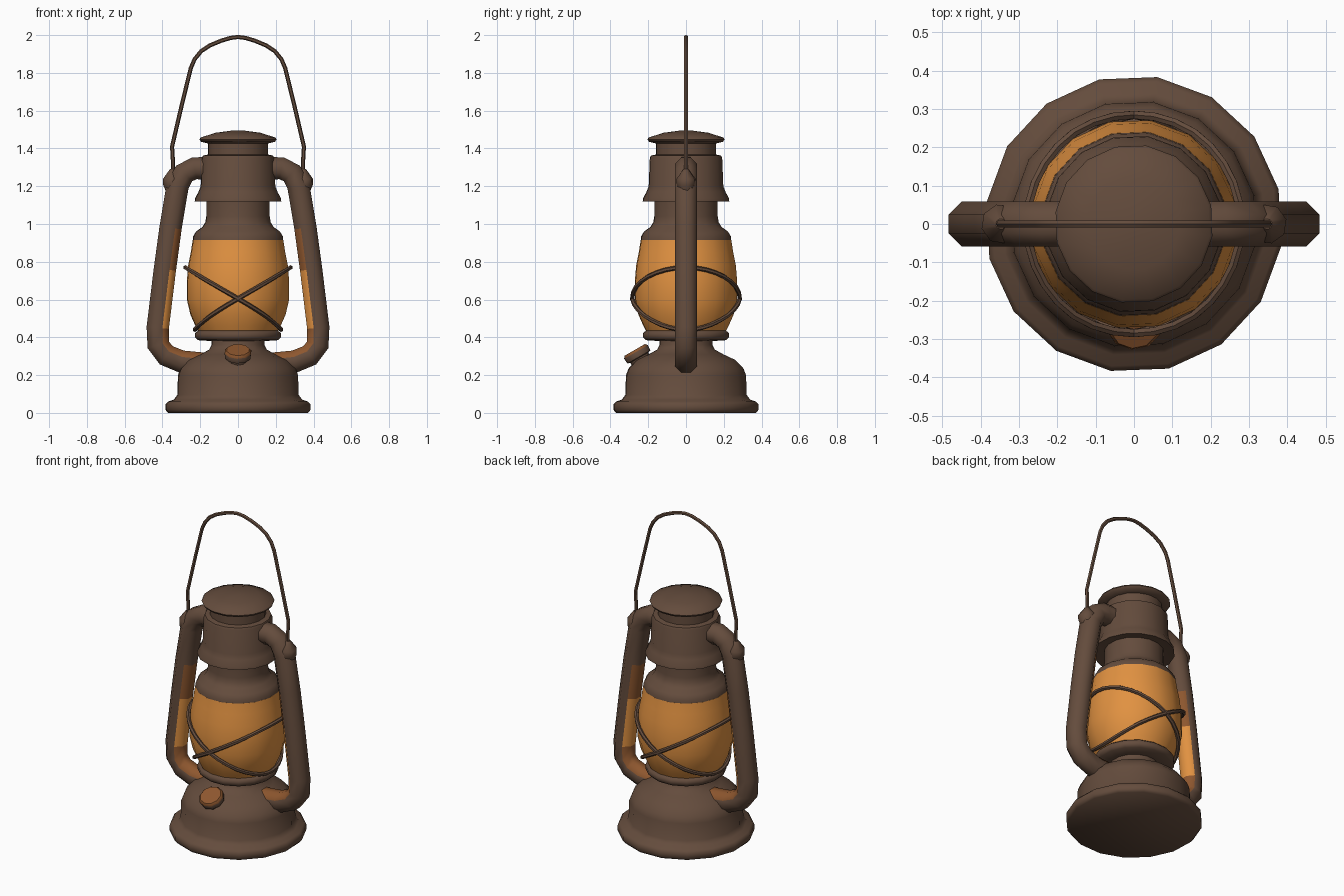
import bpy, bmesh, math
from mathutils import Vector, Matrix

if "Cube" in bpy.data.objects:
    bpy.data.objects.remove(bpy.data.objects["Cube"])


def material(name, rgb):
    m = bpy.data.materials.new(name)
    m.diffuse_color = (*rgb, 1)
    m.use_nodes = True
    m.node_tree.nodes["Principled BSDF"].inputs["Base Color"].default_value = m.diffuse_color
    return m


BROWN = material("brown_metal", (0.127, 0.072, 0.046))
AMBER = material("amber_glass", (0.75, 0.285, 0.053))
GLOW = material("warm_glow", (0.27, 0.095, 0.028))
SIDES, PHASE = 16, math.radians(13.5)


def finish(name, bm, mats, rule=None, angle=50):
    bmesh.ops.recalc_face_normals(bm, faces=bm.faces)
    bm.normal_update()
    if rule:
        for f in bm.faces:
            f.material_index = rule(f)
    me = bpy.data.meshes.new(name)
    bm.to_mesh(me)
    bm.free()
    ob = bpy.data.objects.new(name, me)
    bpy.context.collection.objects.link(ob)
    for m in mats:
        me.materials.append(m)
    bpy.ops.object.select_all(action='DESELECT')
    ob.select_set(True)
    bpy.context.view_layer.objects.active = ob
    bpy.ops.object.shade_smooth_by_angle(angle=math.radians(angle))
    return ob


def lathe(name, profile, mats, n=SIDES, matrix=Matrix(), rule=None):
    """Revolve (radius, height) points and cap both ends."""
    bm = bmesh.new()
    rings = []
    for r, z in profile:
        rings.append([bm.verts.new(matrix @ Vector((
            r * math.cos(PHASE + math.tau * i / n),
            r * math.sin(PHASE + math.tau * i / n), z))) for i in range(n)])
    for a, b in zip(rings, rings[1:]):
        for i in range(n):
            j = (i + 1) % n
            bm.faces.new((a[i], a[j], b[j], b[i]))
    bm.faces.new(rings[0])
    bm.faces.new(rings[-1])
    return finish(name, bm, mats, rule)


def tube(name, path, radius, n, ref, mats, closed=False, rule=None):
    """Sweep a regular polygon along a path; ref(p) fixes its roll."""
    bm = bmesh.new()
    path = [Vector(p) for p in path]
    last = len(path) - 1
    rings = []
    for i, p in enumerate(path):
        nxt = path[(i + 1) % len(path)] if closed else path[min(i + 1, last)]
        prv = path[i - 1] if closed else path[max(i - 1, 0)]
        t = (nxt - prv).normalized()
        u = ref(p)
        u = (u - t * u.dot(t)).normalized()
        v = t.cross(u)
        ang = [math.tau * (k + 0.5) / n for k in range(n)]
        rings.append([bm.verts.new(p + radius * (u * math.cos(a) + v * math.sin(a)))
                      for a in ang])
    pairs = list(zip(rings, rings[1:])) + ([(rings[-1], rings[0])] if closed else [])
    for a, b in pairs:
        for k in range(n):
            j = (k + 1) % n
            bm.faces.new((a[k], a[j], b[j], b[k]))
    if not closed:
        bm.faces.new(rings[0])
        bm.faces.new(rings[-1])
    return finish(name, bm, mats, rule)


# fuel tank with flared foot and domed top
lathe("fuel_tank", [(.375, 0), (.388, .015), (.388, .045), (.375, .06), (.345, .07),
                    (.325, .095), (.322, .2), (.308, .235), (.265, .28), (.2, .31),
                    (.155, .335), (.142, .36), (.142, .4)], [BROWN])

# collar under the glass
lathe("burner_collar", [(.14, .38), (.215, .385), (.23, .4), (.23, .422), (.215, .435)],
      [BROWN])

# glass globe
GLASS = [(.21, .425), (.228, .46), (.255, .52), (.274, .6), (.274, .7), (.267, .78),
         (.253, .85), (.243, .915)]
lathe("glass_globe", GLASS, [AMBER])

# chimney and hood
lathe("chimney", [(.243, .912), (.24, .935), (.225, .96), (.19, .985), (.175, 1.01),
                  (.17, 1.04), (.17, 1.14)], [BROWN])
lathe("hood", [(.17, 1.13), (.232, 1.12), (.23, 1.135), (.212, 1.17), (.2, 1.2),
               (.194, 1.35), (.188, 1.362), (.16, 1.368), (.16, 1.44)], [BROWN])
lathe("top_cap", [(.155, 1.425), (.198, 1.435), (.207, 1.448), (.2, 1.458), (.12, 1.483),
                  (.03, 1.495)], [BROWN])

# filler cap on the front of the tank, tilted forward
tilt = Matrix.Translation((0, -.262, .318)) @ Matrix.Rotation(math.radians(30), 4, 'X')
lathe("filler_cap", [(.055, -.09), (.055, -.03), (.07, -.025), (.073, .005), (.062, .018)],
      [BROWN, GLOW], 10, tilt,
      lambda f: int(f.normal.dot(Vector((0, -.5, .866))) > .5))

# side tubes with glowing inner faces, plus the lugs that hold the bail
FLAME = Vector((0, 0, .65))


def glow_rule(f):
    c = f.calc_center_median()
    if f.normal.dot((FLAME - c).normalized()) < .5 or c.z > .98 or abs(c.x) < .22:
        return 0
    return 2 if .43 < c.z < .77 else 1


SIDE = [(.15, 1.295), (.23, 1.295), (.285, 1.268), (.32, 1.2), (.357, .98), (.387, .76),
        (.425, .45), (.422, .36), (.38, .305), (.3, .272), (.18, .26)]
for s, label in ((-1, "left"), (1, "right")):
    tube(label + "_side_tube", [(s * x, 0, z) for x, z in SIDE], .064, 8,
         lambda p: FLAME - p, [BROWN, GLOW, AMBER], rule=glow_rule)
    lathe(label + "_bail_lug", [(.03, 1.16), (.05, 1.205), (.052, 1.238), (.014, 1.29)],
          [BROWN], 8, Matrix.Translation((s * .347, 0, 0)))

# wire bail handle
half = [(.345, 1.26), (.345, 1.34), (.349, 1.41), (.3, 1.62), (.25, 1.825), (.23, 1.872),
        (.195, 1.915), (.15, 1.945), (.09, 1.97), (.04, 1.985)]
bail = [(-x, 0, z) for x, z in half] + [(0, 0, 1.99)] + [(x, 0, z) for x, z in half[::-1]]
tube("bail_handle", bail, .011, 6, lambda p: Vector((0, 1, 0)), [BROWN])


# two tilted guard wires crossing at the front and back of the glass
def glass_radius(z):
    for (r0, z0), (r1, z1) in zip(GLASS, GLASS[1:]):
        if z0 <= z <= z1:
            return r0 + (r1 - r0) * (z - z0) / (z1 - z0)
    return GLASS[0][0]


for s, label in ((-1, "left"), (1, "right")):
    ring = []
    for i in range(32):
        a = math.tau * i / 32
        z = .605 + s * .165 * math.cos(a)
        r = glass_radius(z) + .011
        ring.append((r * math.cos(a), r * math.sin(a), z))
    tube(label + "_guard_wire", ring, .012, 6, lambda p: Vector((p.x, p.y, 0)), [BROWN],
         closed=True)
